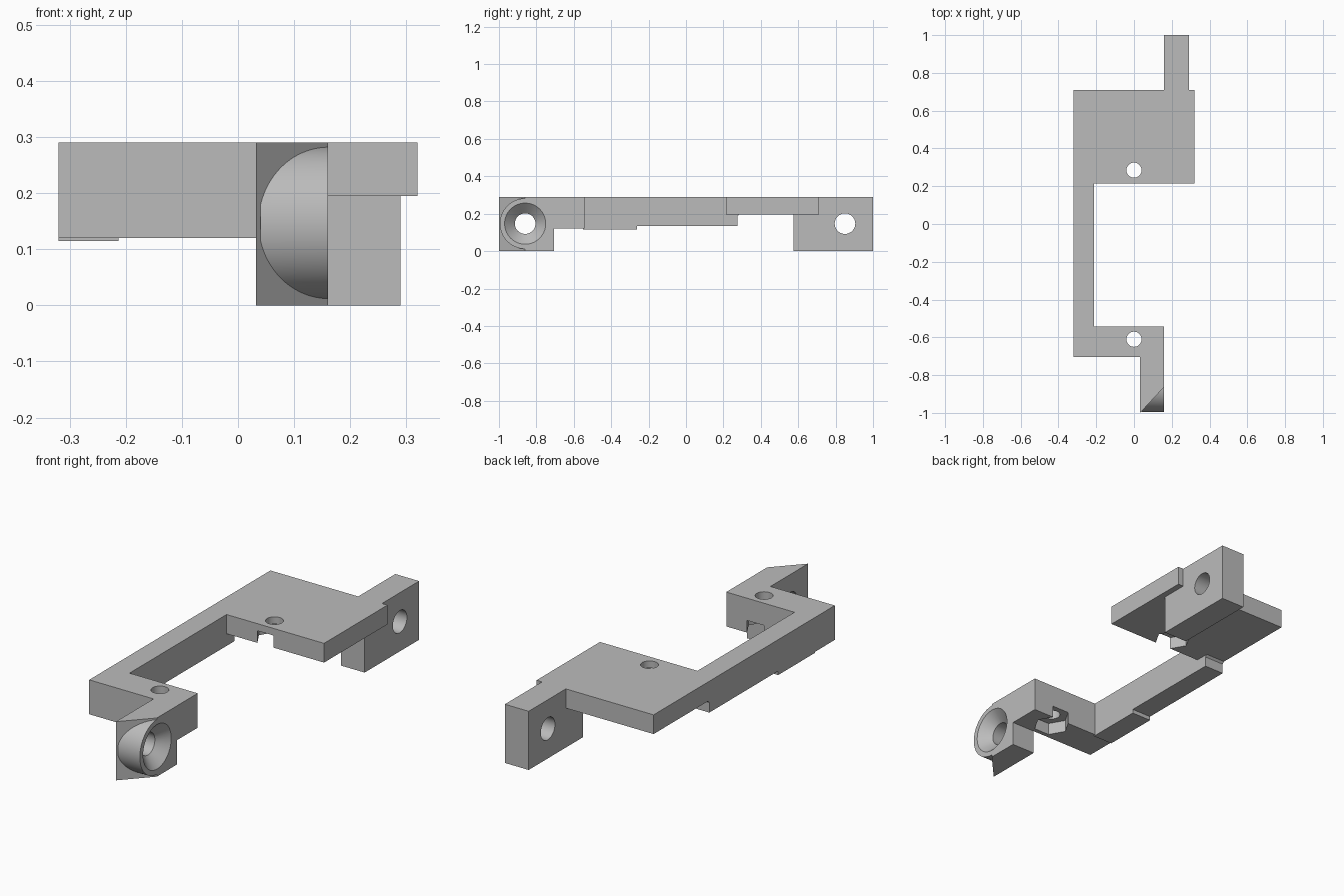
import bpy, bmesh, math
from mathutils import Matrix, Vector

cube = bpy.data.objects.get("Cube")
if cube:
    bpy.data.objects.remove(cube, do_unlink=True)

grey = bpy.data.materials.new("plain grey")
grey.use_nodes = True
COLOUR = (0.5, 0.5, 0.5, 1)
grey.diffuse_color = COLOUR
grey.node_tree.nodes["Principled BSDF"].inputs["Base Color"].default_value = COLOUR


def finish(name, bm):
    bmesh.ops.recalc_face_normals(bm, faces=bm.faces)
    mesh = bpy.data.meshes.new(name)
    bm.to_mesh(mesh)
    bm.free()
    mesh.materials.append(grey)
    ob = bpy.data.objects.new(name, mesh)
    bpy.context.collection.objects.link(ob)
    return ob


def prism(name, points, low, high, axis):
    """Extrude an outline along x (points are y, z) or along z (points are x, y)."""
    bm = bmesh.new()
    place = (lambda a, b: (low, a, b)) if axis == "x" else (lambda a, b: (a, b, low))
    face = bm.faces.new([bm.verts.new(place(a, b)) for a, b in points])
    grown = bmesh.ops.extrude_face_region(bm, geom=[face])
    step = Vector((high - low, 0, 0) if axis == "x" else (0, 0, high - low))
    bmesh.ops.translate(bm, vec=step,
                        verts=[v for v in grown["geom"] if isinstance(v, bmesh.types.BMVert)])
    return finish(name, bm)


def rect(a0, a1, b0, b1):
    return [(a0, b0), (a1, b0), (a1, b1), (a0, b1)]


def rod(name, centre, r1, r2, length, axis, sides=64):
    bm = bmesh.new()
    bmesh.ops.create_cone(bm, cap_ends=True, segments=sides, radius1=r1, radius2=r2, depth=length)
    turn = Matrix.Rotation(math.pi / 2, 4, "Y" if axis == "x" else "Z")
    bmesh.ops.transform(bm, matrix=Matrix.Translation(centre) @ turn, verts=bm.verts)
    return finish(name, bm)


def combine(ob, tool, operation="DIFFERENCE"):
    """Apply a boolean and discard its tool."""
    mod = ob.modifiers.new("cut", "BOOLEAN")
    mod.operation, mod.object, mod.solver = operation, tool, "EXACT"
    bpy.context.view_layer.objects.active = ob
    bpy.ops.object.modifier_apply(modifier=mod.name)
    bpy.data.objects.remove(tool, do_unlink=True)


TOP = 0.29
UNDER = 0.195      # underside of the plate
ARM_UNDER = 0.12   # underside of the front arm
AXIS_Z = 0.147     # height of the sideways holes
EDGE = 0.32        # outer half width

# Mounting plate and front arm
plate = prism("mounting_plate", rect(-EDGE, EDGE, 0.215, 0.71), UNDER, TOP, "z")
front_arm = prism("front_arm", rect(-0.213, 0.16, -0.705, -0.543), ARM_UNDER, TOP, "z")

# Long side arm with a stepped underside
side_arm = prism("side_arm", [
    (-0.705, TOP), (0.215, TOP), (0.215, UNDER), (0.285, UNDER), (0.275, 0.185),
    (0.275, 0.135), (-0.263, 0.135), (-0.263, 0.115), (-0.55, 0.115),
    (-0.55, ARM_UNDER), (-0.705, ARM_UNDER)], -EDGE, -0.213, "x")

# Rear lug, stepped to fit under the plate
rear_lug = prism("rear_lug", [
    (0.575, 0), (1, 0), (1, TOP), (0.71, TOP), (0.71, UNDER), (0.575, UNDER)],
    0.16, 0.29, "x")

# Front lug: slanted nose with a round boss
front_lug = prism("front_lug", [
    (0.032, -1), (0.16, -0.862), (0.16, -0.705), (0.032, -0.705)], 0, TOP, "z")
boss = rod("boss", (0.1, -0.86, AXIS_Z), 0.135, 0.135, 0.12, "x", 96)
combine(front_lug, boss, "UNION")

# Sideways holes, with a countersink on the front lug
for lug, y in ((front_lug, -0.86), (rear_lug, 0.85)):
    combine(lug, rod("hole", (0.15, y, AXIS_Z), 0.055, 0.055, 0.6, "x"))
combine(front_lug, rod("countersink", (0.135, -0.86, AXIS_Z), 0.055, 0.111, 0.052, "x"))

# Screw holes with hexagonal nut pockets underneath
for part, y, under in ((plate, 0.285, UNDER), (front_arm, -0.61, ARM_UNDER)):
    combine(part, rod("hole", (0, y, 0.2), 0.04, 0.04, 0.4, "z"))
    corners = [(0.085 * math.cos(k * math.pi / 3), y + 0.085 * math.sin(k * math.pi / 3))
               for k in range(6)]
    combine(part, prism("nut_pocket", corners, under - 0.05, under + 0.06, "z"))

# Smooth the round surfaces, keep edges sharp
for ob in (plate, front_arm, side_arm, rear_lug, front_lug):
    bpy.ops.object.select_all(action="DESELECT")
    ob.select_set(True)
    bpy.context.view_layer.objects.active = ob
    bpy.ops.object.shade_smooth_by_angle(angle=math.radians(30))
